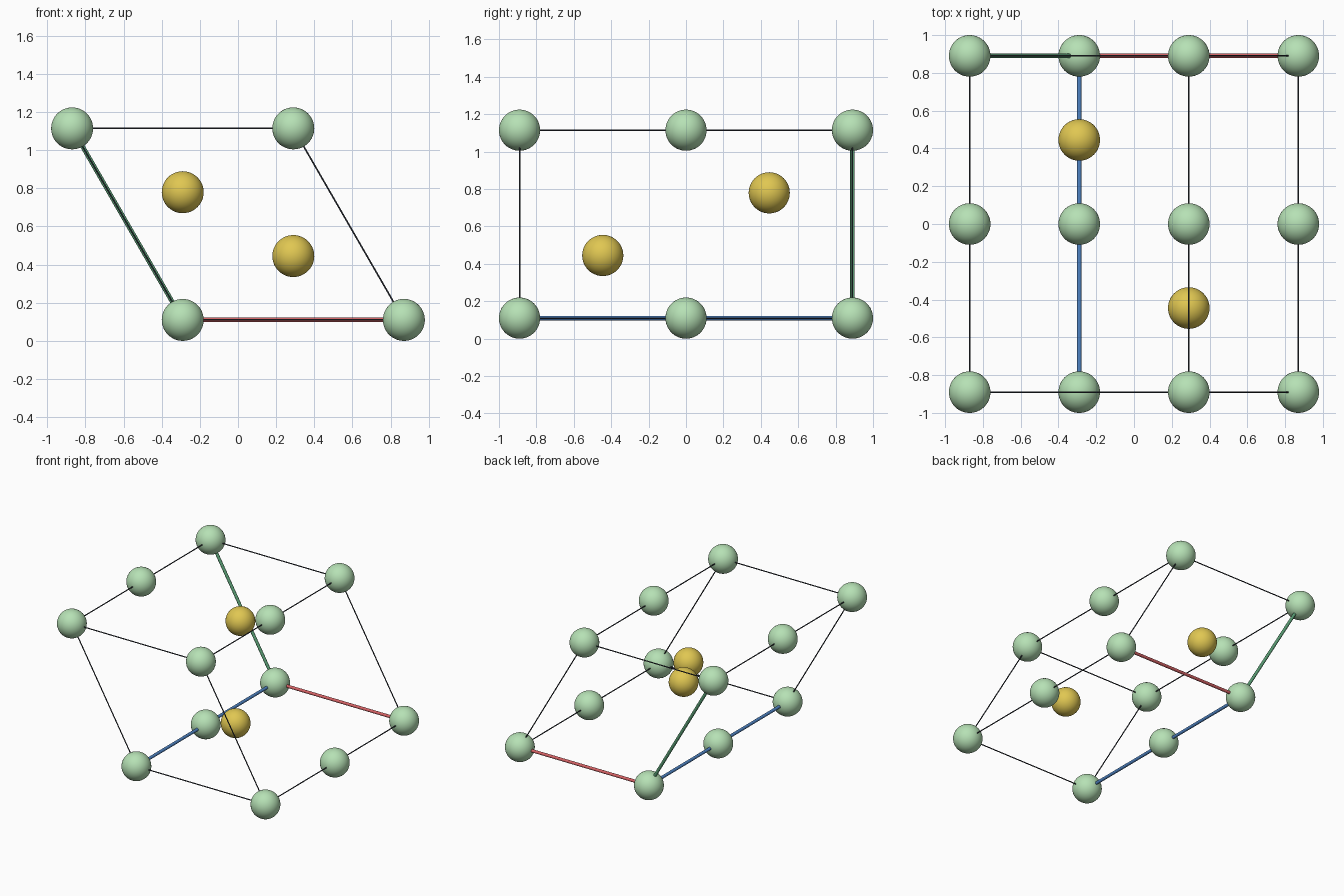
import bpy
import math
from mathutils import Vector

if "Cube" in bpy.data.objects:
    bpy.data.objects.remove(bpy.data.objects["Cube"])

# Cell vectors and sizes
R = 0.11
SIDE, LENGTH = 1.16, 1.78
HEIGHT = SIDE * math.sqrt(3) / 2
A = Vector((SIDE, 0, 0))
B = Vector((-SIDE / 2, 0, HEIGHT))
C = Vector((0, -LENGTH, 0))
ORIGIN = Vector((-SIDE / 4, LENGTH / 2, R))


def material(name, rgb):
    m = bpy.data.materials.new(name)
    m.diffuse_color = (*rgb, 1)
    m.use_nodes = True
    m.node_tree.nodes["Principled BSDF"].inputs["Base Color"].default_value = m.diffuse_color
    return m


PALE_GREEN = material("pale green", (0.468, 0.753, 0.462))
GOLD = material("gold", (0.745, 0.571, 0.084))
RED = material("red", (0.665, 0.122, 0.130))
GREEN = material("green", (0.110, 0.365, 0.190))
BLUE = material("blue", (0.080, 0.235, 0.560))
BLACK = material("dark slate", (0.032, 0.038, 0.052))


def point(a, b, c):
    return ORIGIN + A * a + B * b + C * c


def finish(name, mat):
    ob = bpy.context.object
    ob.name = name
    ob.data.materials.append(mat)
    bpy.ops.object.shade_smooth_by_angle(angle=math.radians(40))


def ball(name, pos, mat):
    bpy.ops.mesh.primitive_uv_sphere_add(segments=48, ring_count=24, radius=R, location=pos)
    finish(name, mat)


def rod(name, start, end, radius, mat):
    d = end - start
    bpy.ops.mesh.primitive_cylinder_add(
        vertices=16, radius=radius, depth=d.length, location=(start + end) / 2,
        rotation=d.to_track_quat('Z', 'Y').to_euler())
    finish(name, mat)


# Balls on the corners and halfway along the long edges
for a in (0, 1):
    for b in (0, 1):
        for c in (0, 0.5, 1):
            ball("corner_ball" if c != 0.5 else "mid_edge_ball", point(a, b, c), PALE_GREEN)

# Two balls inside the cell
ball("inner_ball_back", point(1 / 3, 2 / 3, 0.25), GOLD)
ball("inner_ball_front", point(2 / 3, 1 / 3, 0.75), GOLD)

# Twelve edges: the three from the origin are thick coloured axes
AXES = (("red_axis", RED), ("green_axis", GREEN), ("blue_axis", BLUE))
for i, (name, mat) in enumerate(AXES):
    for u in (0, 1):
        for v in (0, 1):
            start = [u, v]
            start.insert(i, 0)
            end = [u, v]
            end.insert(i, 1)
            if u == v == 0:
                rod(name, point(*start), point(*end), 0.012, mat)
            else:
                rod("cell_edge", point(*start), point(*end), 0.0042, BLACK)
